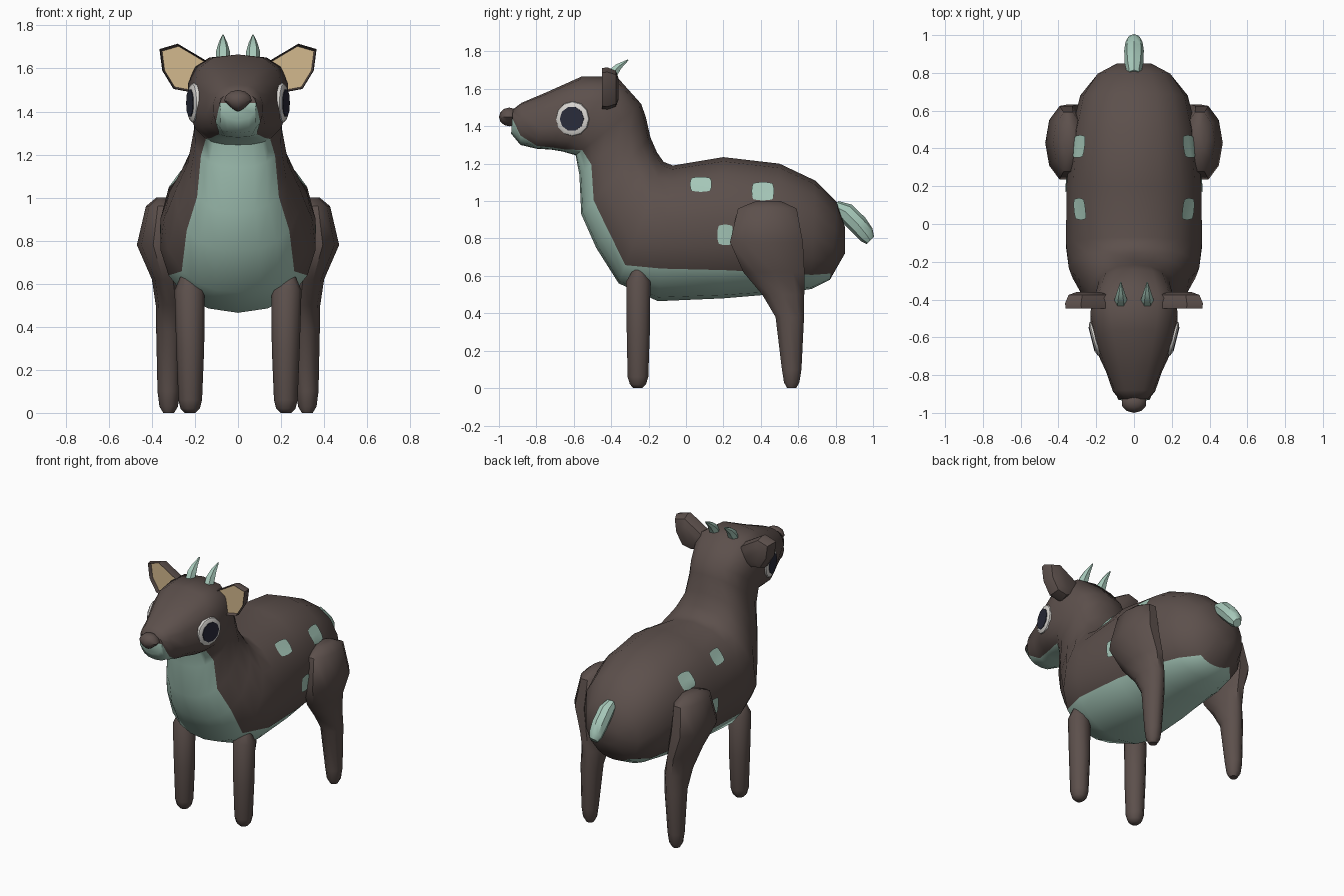
import bpy, bmesh, math
from mathutils import Vector
from mathutils.bvhtree import BVHTree

if "Cube" in bpy.data.objects:
    bpy.data.objects.remove(bpy.data.objects["Cube"])


def material(name, rgb):
    m = bpy.data.materials.new(name)
    m.diffuse_color = (*rgb, 1)
    m.use_nodes = True
    m.node_tree.nodes["Principled BSDF"].inputs["Base Color"].default_value = m.diffuse_color
    return m


BROWN = material("dark_brown", (0.108, 0.080, 0.072))
GREEN = material("sage_green", (0.38, 0.575, 0.485))
TAN = material("ear_tan", (0.65, 0.48, 0.27))
WHITE = material("eye_white", (0.68, 0.66, 0.63))
NAVY = material("pupil_navy", (0.022, 0.024, 0.042))


def finish(name, bm, mats, angle=40):
    bmesh.ops.recalc_face_normals(bm, faces=bm.faces)
    me = bpy.data.meshes.new(name)
    bm.to_mesh(me)
    ob = bpy.data.objects.new(name, me)
    bpy.context.collection.objects.link(ob)
    for m in mats:
        me.materials.append(m)
    bpy.ops.object.select_all(action='DESELECT')
    ob.select_set(True)
    bpy.context.view_layer.objects.active = ob
    bpy.ops.object.shade_smooth_by_angle(angle=math.radians(angle))
    return ob


def loft(bm, rings):
    """Bridge a list of equal-length point rings and close both ends."""
    vs = [[bm.verts.new(p) for p in r] for r in rings]
    n = len(vs[0])
    for a, b in zip(vs, vs[1:]):
        for j in range(n):
            bm.faces.new((a[j], a[(j + 1) % n], b[(j + 1) % n], b[j]))
    bm.faces.new(vs[0])
    bm.faces.new(vs[-1])


def ellipse(c, u, v, n):
    return [Vector(c) + Vector(u) * math.cos(2 * math.pi * k / n)
            + Vector(v) * math.sin(2 * math.pi * k / n) for k in range(n)]


# Body, neck and head: top y,z, bottom y,z, half width, roundness, belly share
RINGS = [
    (.85, .86, .85, .72, .09, 2.0, .10),
    (.81, .99, .77, .58, .20, 2.1, .08),
    (.69, 1.11, .67, .53, .285, 2.2, .13),
    (.50, 1.20, .50, .505, .33, 2.2, .16),
    (.20, 1.235, .20, .48, .36, 2.2, .20),
    (-.07, 1.19, -.15, .465, .365, 2.2, .24),
    (-.12, 1.21, -.36, .56, .345, 2.2, .15),
    (-.155, 1.26, -.48, .75, .29, 2.2, .19),
    (-.19, 1.34, -.56, .93, .235, 2.2, .18),
    (-.215, 1.45, -.57, 1.14, .205, 2.4, .18),
    (-.24, 1.52, -.59, 1.245, .205, 2.6, .10),
    (-.37, 1.665, -.66, 1.265, .235, 2.9, .03),
    (-.56, 1.665, -.72, 1.275, .205, 2.8, .03),
    (-.75, 1.58, -.80, 1.28, .15, 2.6, .05),
    (-.88, 1.525, -.885, 1.30, .115, 2.5, .22),
    (-.925, 1.49, -.935, 1.36, .085, 2.4, .62),
]
LOW, HIGH = 3, 6          # segments per side below / above the colour edge
ROWS = LOW + HIGH
bm = bmesh.new()
hoops = []
for ty, tz, by, bz, w, e, g in RINGS:
    top, bot = Vector((0, ty, tz)), Vector((0, by, bz))
    d = 1 - 2 * g
    edge = math.acos(math.copysign(abs(d) ** (e / 2), d))
    half = []
    for k in range(ROWS + 1):
        a = edge * k / LOW if k <= LOW else edge + (math.pi - edge) * (k - LOW) / HIGH
        h = -math.copysign(abs(math.cos(a)) ** (2 / e), math.cos(a))
        p = bot.lerp(top, (1 + h) / 2)
        p.x = w * max(0, math.sin(a)) ** (2 / e) if 0 < k < ROWS else 0
        half.append(p)
    right = [bm.verts.new(p) for p in half]
    left = [right[0]] + [bm.verts.new((-p.x, p.y, p.z)) for p in half[1:-1]] + [right[-1]]
    hoops.append((right, left))
for i, (a, b) in enumerate(zip(hoops, hoops[1:])):
    for s in (0, 1):
        for k in range(ROWS):
            f = bm.faces.new((a[s][k], a[s][k + 1], b[s][k + 1], b[s][k]))
            f.material_index = 1 if k < LOW and i >= 1 else 0
# Rump and muzzle caps, made of strips
for end, (r, l) in enumerate((hoops[0], hoops[-1])):
    for k in range(ROWS):
        q = [r[k], r[k + 1], l[k + 1], l[k]]
        f = bm.faces.new(list(dict.fromkeys(q)))
        f.material_index = 1 if end and k < LOW else 0
bmesh.ops.recalc_face_normals(bm, faces=bm.faces)
tree = BVHTree.FromBMesh(bm)
finish("body", bm, [BROWN, GREEN], 50)

# Nose, pinched toward the bottom
bm = bmesh.new()
bmesh.ops.create_uvsphere(bm, u_segments=10, v_segments=6, radius=1)
for v in bm.verts:
    pinch = 1 if v.co.z > 0 else 1 + .55 * v.co.z
    v.co = (v.co.x * .068 * pinch, -.945 + v.co.y * .055, 1.45 + v.co.z * .05)
finish("nose", bm, [BROWN])

# Tail
TAIL = [(.79, .975, .035), (.85, .945, .05), (.92, .875, .052), (.965, .82, .045), (.985, .79, .028)]
bm = bmesh.new()
loft(bm, [ellipse((0, y, z), (r, 0, 0), (0, r * .72, r * .72), 8) for y, z, r in TAIL])
finish("tail", bm, [GREEN])

# Leg rings: z, centre x, centre y, half x, half y
FRONT_LEG = [(.64, .235, -.255, .03, .025), (.57, .225, -.255, .07, .068),
             (.30, .222, -.255, .065, .065), (.06, .222, -.257, .055, .058),
             (.02, .222, -.257, .045, .045), (.0, .222, -.257, .025, .025)]
HIND_LEG = [(1.0, .34, .44, .04, .07), (.96, .348, .435, .08, .165),
            (.78, .36, .43, .11, .205), (.62, .325, .47, .075, .172),
            (.50, .31, .52, .072, .118), (.38, .314, .555, .066, .08),
            (.10, .322, .565, .052, .055), (.03, .322, .565, .043, .043),
            (.0, .322, .565, .025, .025)]
# Ear front outline (x, z)
EAR = [(.12, 1.62), (.28, 1.715), (.365, 1.69), (.352, 1.59), (.30, 1.505), (.22, 1.49), (.14, 1.54)]
HORN = [(-.425, 1.61, .033), (-.395, 1.68, .032), (-.36, 1.72, .02), (-.31, 1.755, .004)]
# Flank spots: y, z, half y, half z
SPOTS = [(.08, 1.085, .058, .04), (.41, 1.05, .06, .048), (.21, .82, .042, .055)]

for side, s in (("right", 1), ("left", -1)):
    for part, rows in (("front_leg", FRONT_LEG), ("hind_leg", HIND_LEG)):
        bm = bmesh.new()
        loft(bm, [ellipse((s * x, y, z), (rx, 0, 0), (0, ry, 0), 10) for z, x, y, rx, ry in rows])
        finish(f"{part}_{side}", bm, [BROWN], 50)

    # Ear: rim, thick back, and a sunken tan inside
    bm = bmesh.new()

    def ear_ring(scale, y):
        return [(s * (.24 + (x - .24) * scale), y, 1.595 + (z - 1.595) * scale) for x, z in EAR]
    loft(bm, [ear_ring(.90, -.425), ear_ring(.97, -.448), ear_ring(1, -.42),
              ear_ring(.85, -.375), ear_ring(.5, -.36)])
    inner = min(bm.faces, key=lambda f: abs(f.calc_center_median().y + .425) + (len(f.verts) == 4))
    inner.material_index = 1
    finish(f"ear_{side}", bm, [BROWN, TAN])

    # Horn
    bm = bmesh.new()
    loft(bm, [ellipse((s * .07, y, z), (r, 0, 0), (0, r * .8, -r * .6), 6) for y, z, r in HORN])
    finish(f"horn_{side}", bm, [GREEN])

    # Eye: rounded white disc with a dark pupil plate
    n = Vector((s * .97, -.24, .0)).normalized()
    u = n.cross(Vector((0, 0, 1)))
    c = Vector((s * .202, -.605, 1.44))

    def disc(r, off, count):
        return ellipse(c + n * off, u * r, Vector((0, 0, r)), count)
    bm = bmesh.new()
    loft(bm, [disc(.085, -.07, 12), disc(.095, -.005, 12), disc(.09, .012, 12), disc(.075, .02, 12)])
    finish(f"eye_{side}", bm, [WHITE])
    bm = bmesh.new()
    loft(bm, [disc(.066, .018, 10), disc(.066, .024, 10)])
    finish(f"pupil_{side}", bm, [NAVY])

    # Spots draped over the flank
    for i, (cy, cz, hy, hz) in enumerate(SPOTS):
        bm = bmesh.new()
        N = 4
        grid = {}
        for a in range(N + 1):
            for b in range(N + 1):
                p, q = 2 * a / N - 1, 2 * b / N - 1
                k = 1 - .14 * (p * q) ** 2
                ray = Vector((s * 2, cy + p * k * hy, cz + q * k * hz))
                hit, nor, _, _ = tree.ray_cast(ray, Vector((-s, 0, 0)))
                grid[a, b] = bm.verts.new(hit + nor * .007)
        for a in range(N):
            for b in range(N):
                q = [grid[a, b], grid[a + 1, b], grid[a + 1, b + 1], grid[a, b + 1]]
                bm.faces.new(q if s > 0 else q[::-1])
        finish(f"spot_{i + 1}_{side}", bm, [GREEN])
